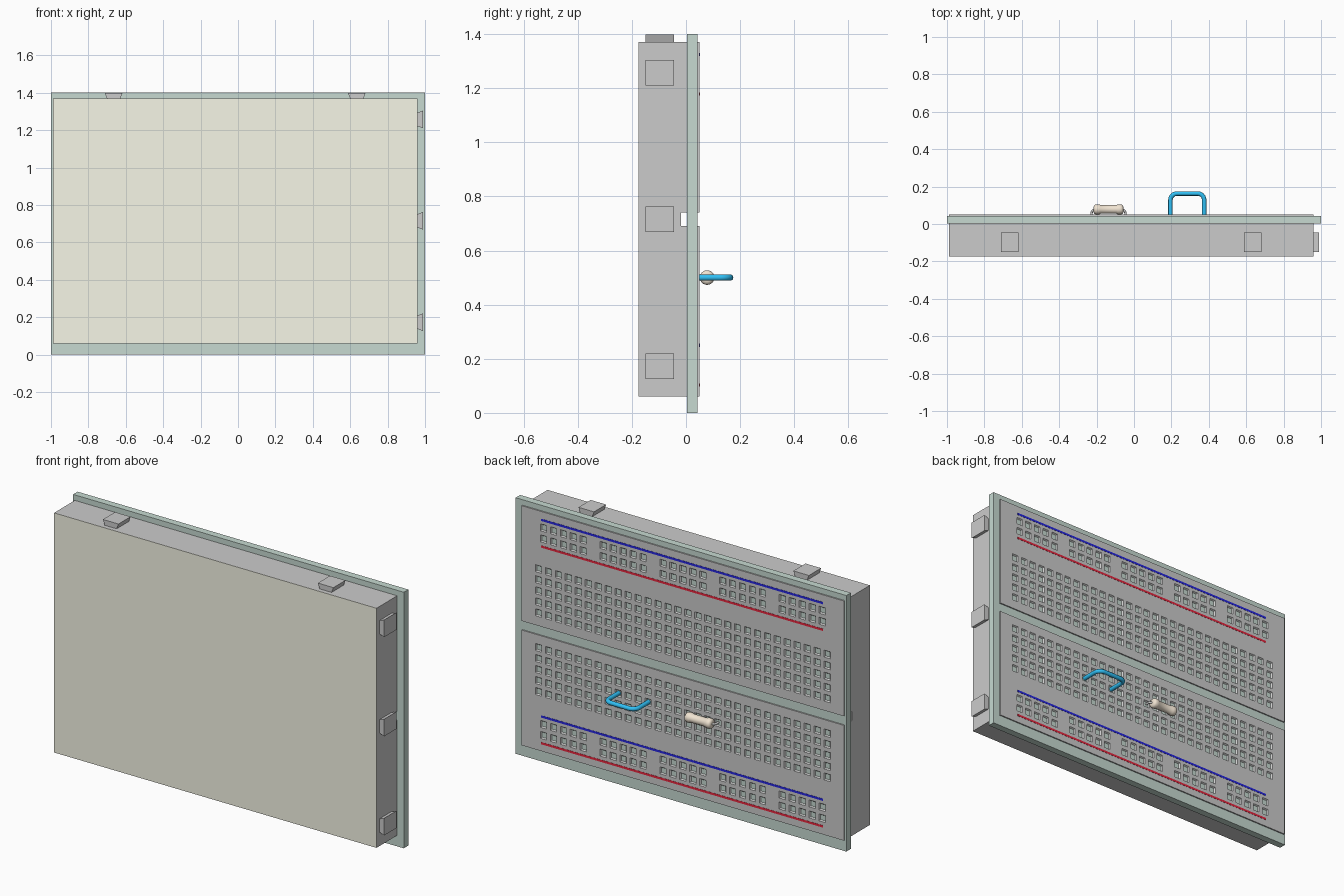
import bpy, bmesh, math
from mathutils import Vector

if "Cube" in bpy.data.objects:
    bpy.data.objects.remove(bpy.data.objects["Cube"])

X0, X1 = -0.99, 0.96          # body width
Z0, Z1, ZC = 0.06, 1.37, 0.715
BACK, FACE, SLOT = -0.175, 0.05, -0.018
PLATE_FACE = 0.043
PITCH, COL1 = 0.0602, 0.857   # hole spacing and first column


def material(name, rgb):
    m = bpy.data.materials.new(name)
    m.diffuse_color = (*rgb, 1)
    m.use_nodes = True
    m.node_tree.nodes["Principled BSDF"].inputs["Base Color"].default_value = m.diffuse_color
    return m


GREEN = material("green", (0.57, 0.70, 0.64))
CREAM = material("cream", (0.93, 0.93, 0.80))
BLUE = material("blue_wire", (0.03, 0.53, 0.92))
TAN = material("tan", (0.87, 0.77, 0.64))
LINE_BLUE = material("line_blue", (0.02, 0.02, 0.75))
LINE_RED = material("line_red", (0.80, 0.02, 0.05))


def finish(name, bm, mat=None):
    bmesh.ops.recalc_face_normals(bm, faces=bm.faces)
    me = bpy.data.meshes.new(name)
    bm.to_mesh(me)
    bm.free()
    ob = bpy.data.objects.new(name, me)
    bpy.context.collection.objects.link(ob)
    if mat:
        me.materials.append(mat)
    return ob


def box(name, x, y, z, mat=None):
    bm = bmesh.new()
    bmesh.ops.create_cube(bm, size=1)
    for v in bm.verts:
        v.co = [r[0] if c < 0 else r[1] for c, r in zip(v.co, (x, y, z))]
    return finish(name, bm, mat)


def wire(name, pts, radius, mat=None):
    cu = bpy.data.curves.new(name, 'CURVE')
    cu.dimensions = '3D'
    cu.bevel_depth, cu.bevel_resolution, cu.use_fill_caps = radius, 3, True
    sp = cu.splines.new('POLY')
    sp.points.add(len(pts) - 1)
    for p, co in zip(sp.points, pts):
        p.co = (*co, 1)
    sp.use_smooth = True
    if mat:
        cu.materials.append(mat)
    ob = bpy.data.objects.new(name, cu)
    bpy.context.collection.objects.link(ob)
    return ob


# Base block, cream backing sheet and green plate
box("body_base", (X0, X1), (BACK + 0.002, SLOT), (Z0, Z1))
box("backing_sheet", (X0, X1), (BACK, BACK + 0.002), (Z0, Z1), CREAM)
box("mounting_plate", (-1, 1), (0.004, PLATE_FACE), (0, 1.4), GREEN)


# Dovetail tabs on the right side and the top
def tab(name, centre, on_top):
    bm = bmesh.new()
    rows = []
    for y in (-0.15, -0.045):
        ring = []
        for along, out in ((-0.036, 0), (0.036, 0), (0.047, 0.029), (-0.047, 0.029)):
            co = (centre + along, y, Z1 + out) if on_top else (X1 + out, y, centre + along)
            ring.append(bm.verts.new(co))
        bm.faces.new(ring)
        rows.append(ring)
    for i in range(4):
        j = (i + 1) % 4
        bm.faces.new((rows[0][i], rows[0][j], rows[1][j], rows[1][i]))
    finish(name, bm)


for i, z in enumerate((0.173, 0.715, 1.257)):
    tab(f"side_tab_{i}", z, False)
for i, x in enumerate((-0.665, 0.635)):
    tab(f"top_tab_{i}", x, True)

HOLE, INNER = 0.019, 0.013


def breaks(lo, hi, centres):
    return [lo] + [c + s for c in sorted(centres) for s in (-HOLE, HOLE)] + [hi]


# One band of face with tapered square sockets
def band(bm, z_range, columns, rows):
    xs = breaks(X0, X1, columns)
    zs = breaks(*sorted(z_range), rows)
    grid = [[bm.verts.new((x, FACE, z)) for z in zs] for x in xs]
    for i in range(len(xs) - 1):
        for j in range(len(zs) - 1):
            ring = [grid[i][j], grid[i + 1][j], grid[i + 1][j + 1], grid[i][j + 1]]
            if not (i % 2 and j % 2):
                bm.faces.new(ring[::-1])
                continue
            c = sum((v.co for v in ring), Vector()) / 4
            low = [bm.verts.new((c.x + (v.co.x - c.x) * INNER / HOLE, PLATE_FACE - 0.001,
                                 c.z + (v.co.z - c.z) * INNER / HOLE)) for v in ring]
            for k in range(4):
                m = (k + 1) % 4
                bm.faces.new((ring[k], low[k], low[m], ring[m]))


MAIN_COLS = [COL1 - PITCH * i for i in range(30)]
RAIL_COLS = [COL1 - PITCH * (i + 0.5) for i in range(29) if i % 6 != 5]

# Two mirrored socket panels either side of the central channel
for name, s in (("lower", -1), ("upper", 1)):
    bm = bmesh.new()
    edge, split, inner = ZC + s * 0.655, ZC + s * 0.4425, ZC + s * 0.025
    band(bm, (inner, split), MAIN_COLS, [ZC + s * (0.095 + PITCH * i) for i in range(5)])
    band(bm, (split, edge), RAIL_COLS, [ZC + s * (0.5375 + d) for d in (-PITCH / 2, PITCH / 2)])
    bmesh.ops.remove_doubles(bm, verts=bm.verts, dist=1e-5)
    lo, hi = sorted((edge, inner))
    corners = [(X0, lo), (X1, lo), (X1, hi), (X0, hi)]
    for i in range(4):
        (xa, za), (xb, zb) = corners[i], corners[(i + 1) % 4]
        bm.faces.new([bm.verts.new(c) for c in
                      ((xa, SLOT, za), (xb, SLOT, zb), (xb, FACE, zb), (xa, FACE, za))])
    bmesh.ops.remove_doubles(bm, verts=bm.verts, dist=1e-5)
    finish(f"{name}_socket_panel", bm)
    # Printed rail stripes
    mid = ZC + s * 0.5375
    for label, z, mat in (("blue", mid + 0.072, LINE_BLUE), ("red", mid - 0.074, LINE_RED)):
        box(f"{name}_{label}_stripe", (-0.865, 0.84), (FACE - 0.001, FACE + 0.001),
            (z - 0.006, z + 0.006), mat)

ROW_C = 0.50


# U-shaped path with rounded corners
def arch(xa, xb, top, r):
    pts = [(xa, 0.044, ROW_C)]
    for cx, a0 in ((xa + r, 180), (xb - r, 90)):
        for k in range(7):
            a = math.radians(a0 - 15 * k)
            pts.append((cx + r * math.cos(a), top - r + r * math.sin(a), ROW_C))
    return pts + [(xb, 0.044, ROW_C)]


# Jumper wire and resistor leads
wire("jumper_wire", arch(COL1 - 11 * PITCH, COL1 - 8 * PITCH, 0.163, 0.035), 0.012, BLUE)
ra, rb = COL1 - 18 * PITCH, COL1 - 15 * PITCH
wire("resistor_lead", arch(ra, rb, 0.077, 0.018), 0.006)

# Resistor body: lathed profile along x
bm = bmesh.new()
half = [(0.079, 0.0), (0.079, 0.015), (0.075, 0.023), (0.068, 0.027),
        (0.050, 0.027), (0.042, 0.023)]
profile = [(-x, r) for x, r in half] + [(x, r) for x, r in reversed(half)]
cx, cy, N = (ra + rb) / 2, 0.078, 24
vs = [bm.verts.new((cx + x, cy + r, ROW_C)) for x, r in profile]
es = [bm.edges.new(p) for p in zip(vs, vs[1:])]
bmesh.ops.spin(bm, geom=vs + es, cent=(cx, cy, ROW_C), axis=(1, 0, 0),
               angle=2 * math.pi, steps=N)
bmesh.ops.remove_doubles(bm, verts=bm.verts, dist=1e-5)
resistor = finish("resistor_body", bm, TAN)
bpy.context.view_layer.objects.active = resistor
resistor.select_set(True)
bpy.ops.object.shade_smooth_by_angle(angle=math.radians(40))
